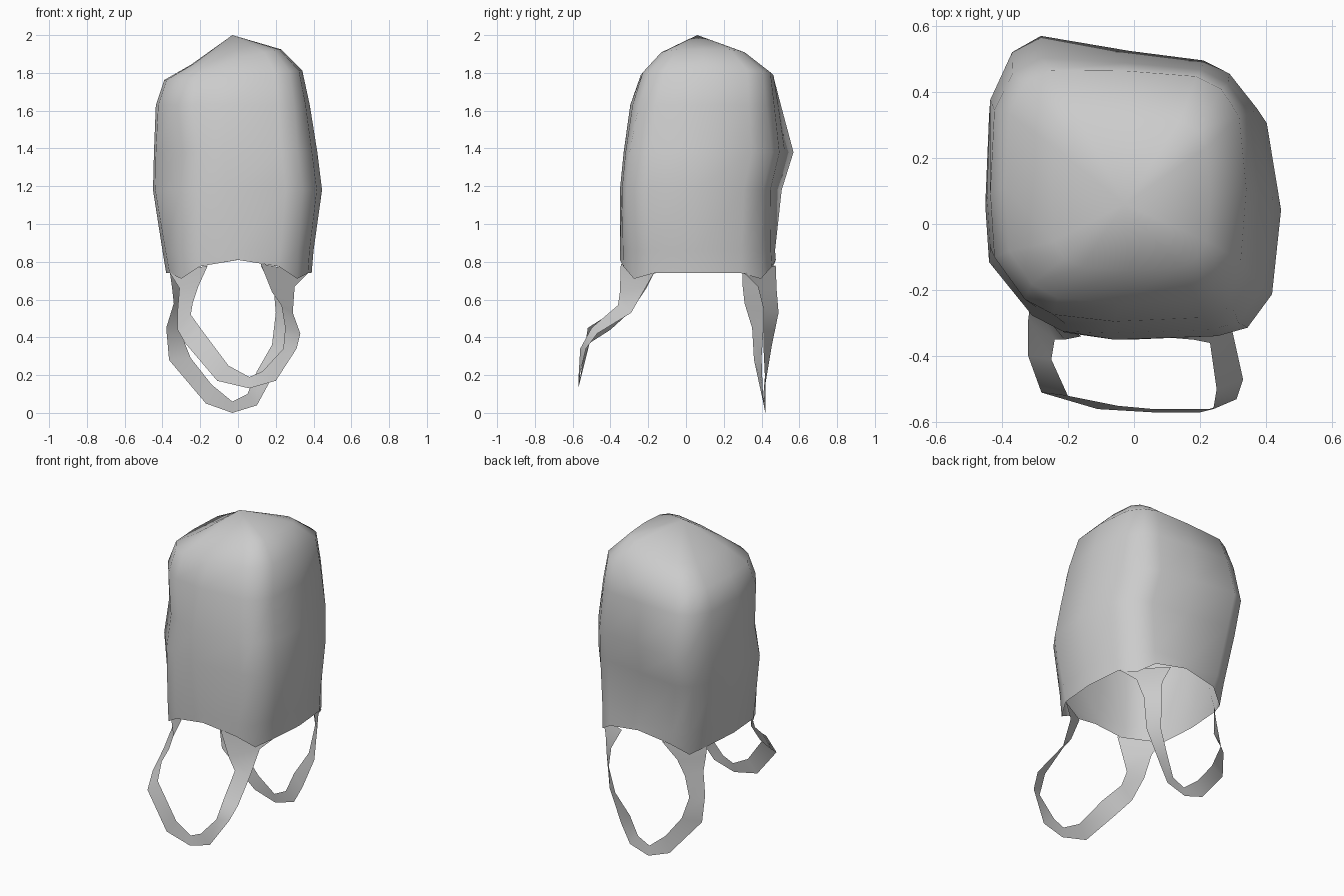
import bpy, bmesh
from math import cos, sin, pi, copysign

if "Cube" in bpy.data.objects:
    bpy.data.objects.remove(bpy.data.objects["Cube"])


def finish(bm, name):
    mesh = bpy.data.meshes.new(name)
    bmesh.ops.recalc_face_normals(bm, faces=bm.faces)
    for f in bm.faces:
        f.smooth = True
    bm.to_mesh(mesh)
    bm.free()
    obj = bpy.data.objects.new(name, mesh)
    bpy.context.collection.objects.link(obj)
    return obj


# Slouchy plan outline of the bag, counter-clockwise from +x
plan = [(.45, .06), (.40, .34), (.31, .45), (.23, .49), (0, .52), (-.28, .57),
        (-.37, .52), (-.44, .37), (-.45, .08), (-.44, -.08), (-.29, -.27),
        (-.2, -.32), (-.07, -.35), (.25, -.34), (.34, -.32), (.42, -.21)]
N = len(plan)


def outline(x0, x1, y0, y1, mix, power):
    """Rounded square blended with the slouchy plan, fitted to the bounds."""
    pts = []
    for i, (px, py) in enumerate(plan):
        a = 2 * pi * i / N
        sx = copysign(abs(cos(a)) ** power, cos(a))
        sy = copysign(abs(sin(a)) ** power, sin(a))
        u = sx * (1 - mix) + px / .45 * mix
        v = sy * (1 - mix) + (py - .11) / .46 * mix
        pts.append(((x0 + x1) / 2 + u * (x1 - x0) / 2,
                    (y0 + y1) / 2 + v * (y1 - y0) / 2))
    return pts


# Bag body: z, x range, y range, plan blend, corner power, sideways tilt
levels = [(.74, -.38, .39, -.35, .48, .1, .62, 0),
          (.86, -.40, .40, -.35, .485, .3, .6, 0),
          (1.18, -.45, .445, -.35, .51, .8, .5, 0),
          (1.38, -.445, .42, -.33, .57, .95, .5, 0),
          (1.63, -.435, .38, -.295, .51, .5, .5, 0),
          (1.79, -.39, .34, -.24, .475, .3, .5, .07),
          (1.885, -.25, .23, -.14, .32, 0, .5, .17)]
# Rim height around one half: side, corner, front/back middle
rim = {0: .74, 1: .74, 2: .71, 3: .775, 4: .81}

bm = bmesh.new()
rings = []
for k, (z, x0, x1, y0, y1, mix, power, tilt) in enumerate(levels):
    ring = []
    for i, (x, y) in enumerate(outline(x0, x1, y0, y1, mix, power)):
        j = i % 8
        zz = rim[min(j, 8 - j)] if k == 0 else z + tilt * x
        ring.append(bm.verts.new((x, y, zz)))
    rings.append(ring)
for a, b in zip(rings, rings[1:]):
    for i in range(N):
        j = (i + 1) % N
        bm.faces.new((a[i], a[j], b[j], b[i]))
apex = bm.verts.new((-.03, .06, 2))
for i in range(N):
    bm.faces.new((rings[-1][i], rings[-1][(i + 1) % N], apex))
finish(bm, "bag_body")


def strap(name, outer, inner):
    """Ribbon between two edge paths."""
    bm = bmesh.new()
    o = [bm.verts.new(p) for p in outer]
    n = [bm.verts.new(p) for p in inner]
    for i in range(len(o) - 1):
        bm.faces.new((o[i], o[i + 1], n[i + 1], n[i]))
    finish(bm, name)


# Front handle, leaning forward
strap("front_handle",
      [(-.36, -.17, .74), (-.31, -.21, .66), (-.32, -.29, .54), (-.32, -.40, .44),
       (-.28, -.51, .37), (-.11, -.56, .17), (.06, -.57, .13), (.2, -.57, .17),
       (.31, -.53, .34), (.33, -.47, .42), (.29, -.29, .53), (.30, -.21, .67),
       (.37, -.17, .74)],
      [(-.16, -.34, .78), (-.21, -.35, .67), (-.24, -.35, .58), (-.25, -.41, .52),
       (-.2, -.52, .45), (-.05, -.55, .25), (.06, -.56, .19), (.13, -.56, .22),
       (.24, -.56, .34), (.25, -.5, .45), (.23, -.36, .57), (.18, -.35, .64),
       (.12, -.345, .79)])

# Back handle, hanging down
strap("back_handle",
      [(-.36, .30, .74), (-.35, .30, .67), (-.34, .31, .58), (-.38, .35, .45),
       (-.365, .36, .28), (-.17, .41, .05), (-.03, .42, 0), (.1, .42, .04),
       (.16, .42, .15), (.25, .41, .35), (.27, .41, .55), (.30, .38, .67),
       (.37, .31, .74)],
      [(-.16, .47, .78), (-.24, .43, .67), (-.28, .41, .57), (-.31, .41, .44),
       (-.25, .40, .29), (-.14, .405, .15), (-.03, .41, .06), (.05, .41, .1),
       (.1, .42, .22), (.18, .455, .36), (.2, .49, .53), (.19, .48, .65),
       (.12, .475, .78)])
